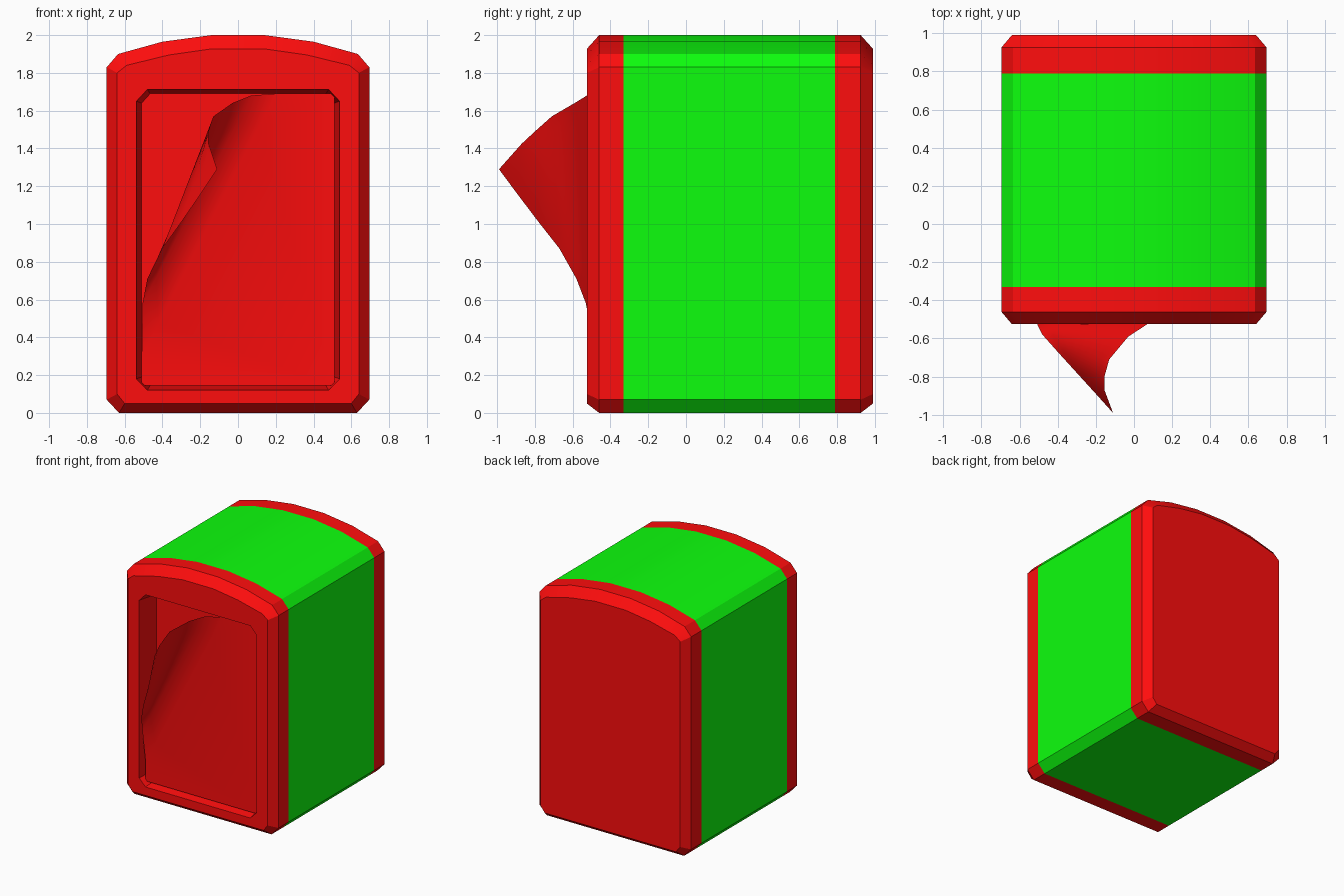
import bpy, bmesh, math
from mathutils import Vector

if "Cube" in bpy.data.objects:
    bpy.data.objects.remove(bpy.data.objects["Cube"])


def material(name, color):
    m = bpy.data.materials.new(name)
    m.diffuse_color = color
    m.use_nodes = True
    m.node_tree.nodes["Principled BSDF"].inputs["Base Color"].default_value = m.diffuse_color
    return m


RED = material("red", (1.0, 0.004, 0.004, 1))
GREEN = material("green", (0.004, 1.0, 0.004, 1))


def mirrored(right):
    return right + [(-x, z) for x, z in reversed(right)]


# Outlines in the x-z plane, right half only
OUTER = mirrored([(.63, 0), (.695, .07), (.695, 1.83), (.635, 1.90), (.40, 1.965), (.14, 2.0)])
INSET = mirrored([(.60, .05), (.64, .10), (.64, 1.80), (.59, 1.84), (.365, 1.895), (.14, 1.927)])
RIM = mirrored([(.48, .12), (.538, .18), (.538, 1.65), (.48, 1.712)])
FLOOR = mirrored([(.465, .145), (.51, .19), (.51, 1.64), (.465, 1.69)])


def add_ring(bm, outline, y):
    return [bm.verts.new((x, y, z)) for x, z in outline]


def skin(bm, a, b):
    n = len(a)
    for i in range(n):
        j = (i + 1) % n
        bm.faces.new((a[i], a[j], b[j], b[i]))


def ring_edges(bm, ring):
    return [bm.edges.get((ring[i - 1], ring[i])) for i in range(len(ring))]


def finish(bm, name, mat, angle=25):
    bmesh.ops.recalc_face_normals(bm, faces=bm.faces)
    mesh = bpy.data.meshes.new(name)
    bm.to_mesh(mesh)
    bm.free()
    mesh.materials.append(mat)
    ob = bpy.data.objects.new(name, mesh)
    bpy.context.collection.objects.link(ob)
    bpy.ops.object.select_all(action='DESELECT')
    ob.select_set(True)
    bpy.context.view_layer.objects.active = ob
    bpy.ops.object.shade_smooth_by_angle(angle=math.radians(angle))
    return ob


# Front end with a recessed opening
bm = bmesh.new()
back, full = add_ring(bm, OUTER, -.33), add_ring(bm, OUTER, -.46)
face, rim = add_ring(bm, INSET, -.525), add_ring(bm, RIM, -.525)
floor = add_ring(bm, FLOOR, -.34)
skin(bm, back, full)
skin(bm, full, face)
skin(bm, rim, floor)
bm.faces.new(floor)
bmesh.ops.triangle_fill(bm, use_beauty=True, use_dissolve=False,
                        edges=ring_edges(bm, face) + ring_edges(bm, rim))
finish(bm, "front_end", RED)

# Middle sleeve
bm = bmesh.new()
skin(bm, add_ring(bm, OUTER, -.33), add_ring(bm, OUTER, .79))
finish(bm, "middle_sleeve", GREEN)

# Rear end
bm = bmesh.new()
start, full, face = add_ring(bm, OUTER, .79), add_ring(bm, OUTER, .925), add_ring(bm, INSET, .99)
skin(bm, start, full)
skin(bm, full, face)
bm.faces.new(face)
finish(bm, "rear_end", RED)

# Cover sheet: its top and left edges roll outward and meet at the tip
TIP = (-.11, -.99, 1.29)
TOP_EDGE = [(.20, -.48, 1.69), (.07, -.525, 1.68), (-.03, -.59, 1.64), (-.13, -.71, 1.57),
            (-.155, -.80, 1.49), (-.155, -.87, 1.425), TIP]
LEFT_EDGE = [(-.51, -.48, .30), (-.505, -.53, .58), (-.48, -.58, .71), (-.40, -.67, .87),
             (-.30, -.78, 1.01), (-.20, -.89, 1.155), TIP]
STEPS = 8
bm = bmesh.new()
rows = [[bm.verts.new(Vector(a).lerp(Vector(b), k / STEPS)) for k in range(STEPS + 1)]
        for a, b in zip(TOP_EDGE, LEFT_EDGE)]
for r, s in zip(rows, rows[1:]):
    for k in range(STEPS):
        bm.faces.new((r[k], r[k + 1], s[k + 1], s[k]))
# Flat remainder of the sheet
corners = [bm.verts.new((x, -.48, z)) for x, z in [(-.51, .145), (.512, .145), (.512, 1.69)]]
bm.faces.new(rows[0] + corners)
bmesh.ops.remove_doubles(bm, verts=bm.verts, dist=.0005)
finish(bm, "peeled_cover", RED, 50)
